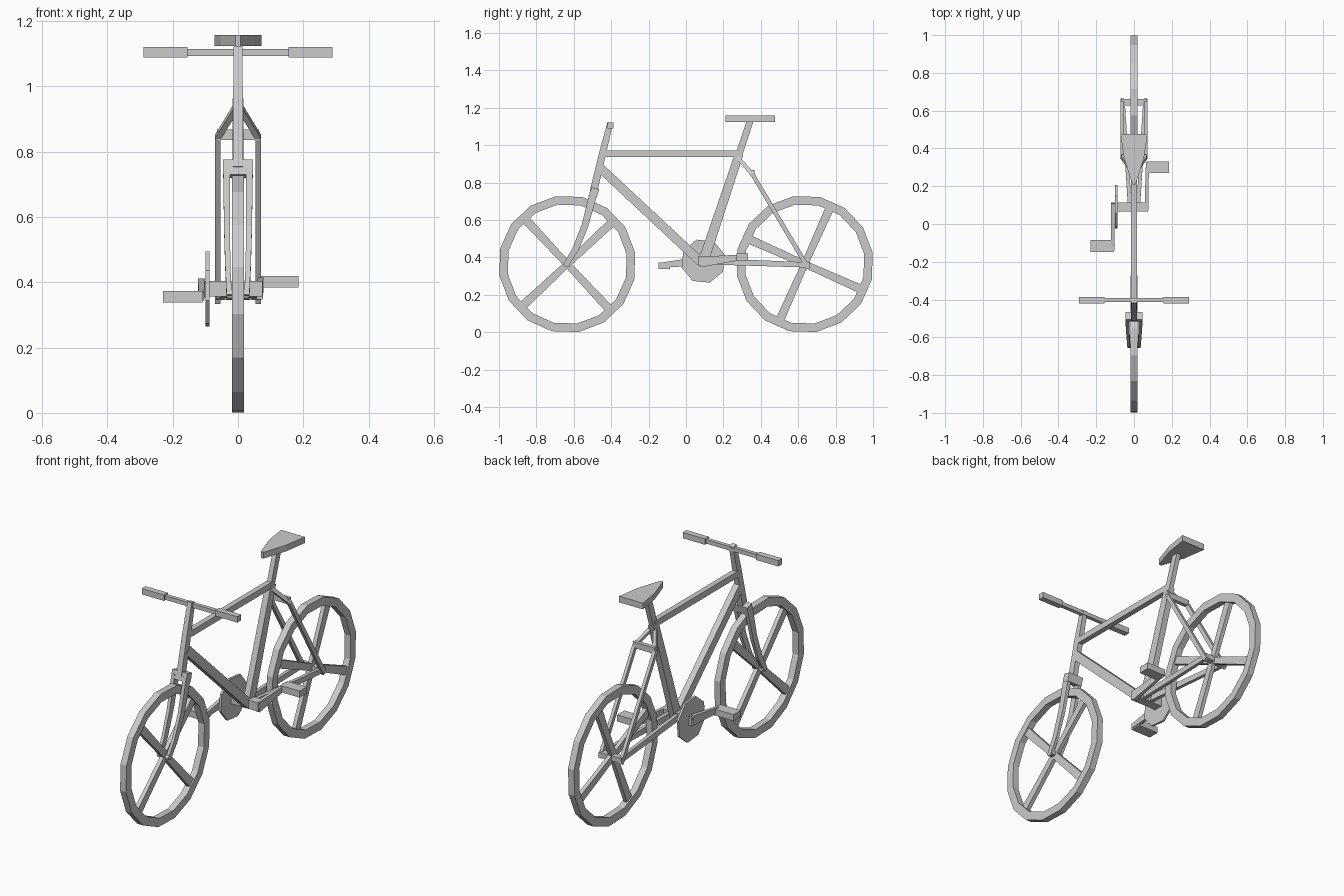
import bpy, bmesh
from math import sin, cos, radians, pi
from mathutils import Vector

if "Cube" in bpy.data.objects:
    bpy.data.objects.remove(bpy.data.objects["Cube"])


def finish(name, bm):
    bmesh.ops.recalc_face_normals(bm, faces=bm.faces)
    me = bpy.data.meshes.new(name)
    bm.to_mesh(me)
    bm.free()
    ob = bpy.data.objects.new(name, me)
    bpy.context.collection.objects.link(ob)
    return ob


def bar(name, pts, sizes):
    """Rectangular bar along points; sizes are (x width, depth) per point."""
    bm = bmesh.new()
    pts = [Vector(p) for p in pts]
    if len(sizes) == 1:
        sizes = sizes * len(pts)
    rings = []
    for i, p in enumerate(pts):
        t = (pts[min(i + 1, len(pts) - 1)] - pts[max(i - 1, 0)]).normalized()
        side = Vector((1, 0, 0))
        side = (side - t * side.dot(t)).normalized()
        up = t.cross(side)
        w, d = sizes[i]
        rings.append([bm.verts.new(p + side * a * w / 2 + up * b * d / 2)
                      for a, b in ((-1, -1), (1, -1), (1, 1), (-1, 1))])
    for r, s in zip(rings, rings[1:]):
        for k in range(4):
            bm.faces.new((r[k], r[(k + 1) % 4], s[(k + 1) % 4], s[k]))
    bm.faces.new(rings[0])
    bm.faces.new(rings[-1])
    return finish(name, bm)


def box(name, lo, hi):
    bm = bmesh.new()
    bmesh.ops.create_cube(bm, size=1)
    for v in bm.verts:
        v.co = Vector([(a + b) / 2 + c * (b - a) for a, b, c in zip(lo, hi, v.co)])
    return finish(name, bm)


def prism(name, outline, axis, a, b):
    """Extrude a 2D outline along x (axis 0) or z (axis 2)."""
    bm = bmesh.new()
    put = (lambda u, v, w: (w, u, v)) if axis == 0 else (lambda u, v, w: (u, v, w))
    f = bm.faces.new([bm.verts.new(put(u, v, a)) for u, v in outline])
    ext = bmesh.ops.extrude_face_region(bm, geom=[f])["geom"]
    vs = [g for g in ext if isinstance(g, bmesh.types.BMVert)]
    bmesh.ops.translate(bm, verts=vs, vec=put(0, 0, b - a))
    return finish(name, bm)


def wheel(name, cy, cz, spoke_angle):
    n, ro, ri, hw = 16, 0.368, 0.322, 0.018
    bm = bmesh.new()
    rings = []
    for i in range(n):
        a = radians(9.5) + 2 * pi * i / n
        rings.append([bm.verts.new((x, cy + r * cos(a), cz + r * sin(a)))
                      for x, r in ((-hw, ro), (hw, ro), (hw, ri), (-hw, ri))])
    for i in range(n):
        r, s = rings[i], rings[(i + 1) % n]
        for k in range(4):
            bm.faces.new((r[k], r[(k + 1) % 4], s[(k + 1) % 4], s[k]))
    finish(name + "_rim", bm)
    for k in range(4):
        a = radians(spoke_angle + 90 * k)
        bar(f"{name}_spoke_{k}",
            [(0, cy, cz), (0, cy + 0.335 * cos(a), cz + 0.335 * sin(a))],
            [(0.022, 0.036), (0.022, 0.046)])


# wheels
wheel("front_wheel", -0.635, 0.364, 43)
wheel("rear_wheel", 0.635, 0.364, 66)

# frame tubes
bar("head_tube", [(0, -0.405, 1.12), (0, -0.445, 0.96), (0, -0.495, 0.75)],
    [(0.026, 0.03), (0.03, 0.037), (0.03, 0.04)])
bar("top_tube", [(0, -0.44, 0.955), (0, 0.29, 0.955)], [(0.03, 0.034)])
bar("down_tube", [(0, -0.455, 0.875), (0, 0.08, 0.375)], [(0.034, 0.048)])
bar("seat_tube", [(0, 0.285, 0.955), (0, 0.09, 0.37)], [(0.034, 0.045), (0.034, 0.055)])
bar("seat_post", [(0, 0.28, 0.94), (0, 0.343, 1.13)], [(0.026, 0.036)])

# fork
bar("fork_crown", [(0, -0.485, 0.77), (0, -0.497, 0.725)], [(0.092, 0.042)])
for s, side in ((-1, "left"), (1, "right")):
    bar("fork_blade_" + side,
        [(s * 0.035, -0.493, 0.75), (s * 0.034, -0.54, 0.57),
         (s * 0.031, -0.592, 0.44), (s * 0.027, -0.645, 0.355)],
        [(0.02, 0.042), (0.018, 0.036), (0.016, 0.034), (0.016, 0.028)])
    # seat stays and chain stays
    bar("seat_stay_" + side,
        [(s * 0.006, 0.275, 0.935), (s * 0.062, 0.355, 0.845), (s * 0.062, 0.655, 0.34)],
        [(0.018, 0.02), (0.018, 0.022), (0.018, 0.024)])
    bar("chain_stay_" + side, [(s * 0.022, 0.09, 0.38), (s * 0.058, 0.65, 0.36)],
        [(0.02, 0.034), (0.018, 0.028)])
    # grips
    x = sorted((s * 0.155, s * 0.29))
    box("grip_" + side, (x[0], -0.42, 1.088), (x[1], -0.387, 1.12))
box("front_axle", (-0.034, -0.65, 0.352), (0.034, -0.62, 0.378))
box("rear_axle", (-0.068, 0.628, 0.346), (0.068, 0.662, 0.374))
box("seat_stay_bridge", (-0.065, 0.345, 0.835), (0.065, 0.367, 0.868))

# handlebar
box("handlebar", (-0.16, -0.414, 1.093), (0.16, -0.393, 1.115))

# saddle
prism("saddle", [(-0.072, 0.477), (0.072, 0.477), (0.052, 0.345), (0.008, 0.21),
                 (-0.008, 0.21), (-0.052, 0.345)], 2, 1.124, 1.158)

# crankset
box("bottom_bracket", (-0.115, 0.065, 0.356), (0.075, 0.115, 0.404))
ring = [(0.092 + 0.12 * cos(radians(17 + 45 * k)), 0.38 + 0.12 * sin(radians(17 + 45 * k)))
        for k in range(8)]
prism("chainring", ring, 0, -0.1, -0.088)
bar("crank_right", [(0.066, 0.075, 0.375), (0.071, 0.325, 0.404)], [(0.02, 0.056), (0.016, 0.026)])
bar("crank_left", [(-0.112, 0.11, 0.385), (-0.112, -0.14, 0.357)], [(0.022, 0.052), (0.016, 0.026)])
box("pedal_right", (0.068, 0.27, 0.384), (0.186, 0.332, 0.42))
box("pedal_left", (-0.23, -0.147, 0.338), (-0.108, -0.085, 0.373))
